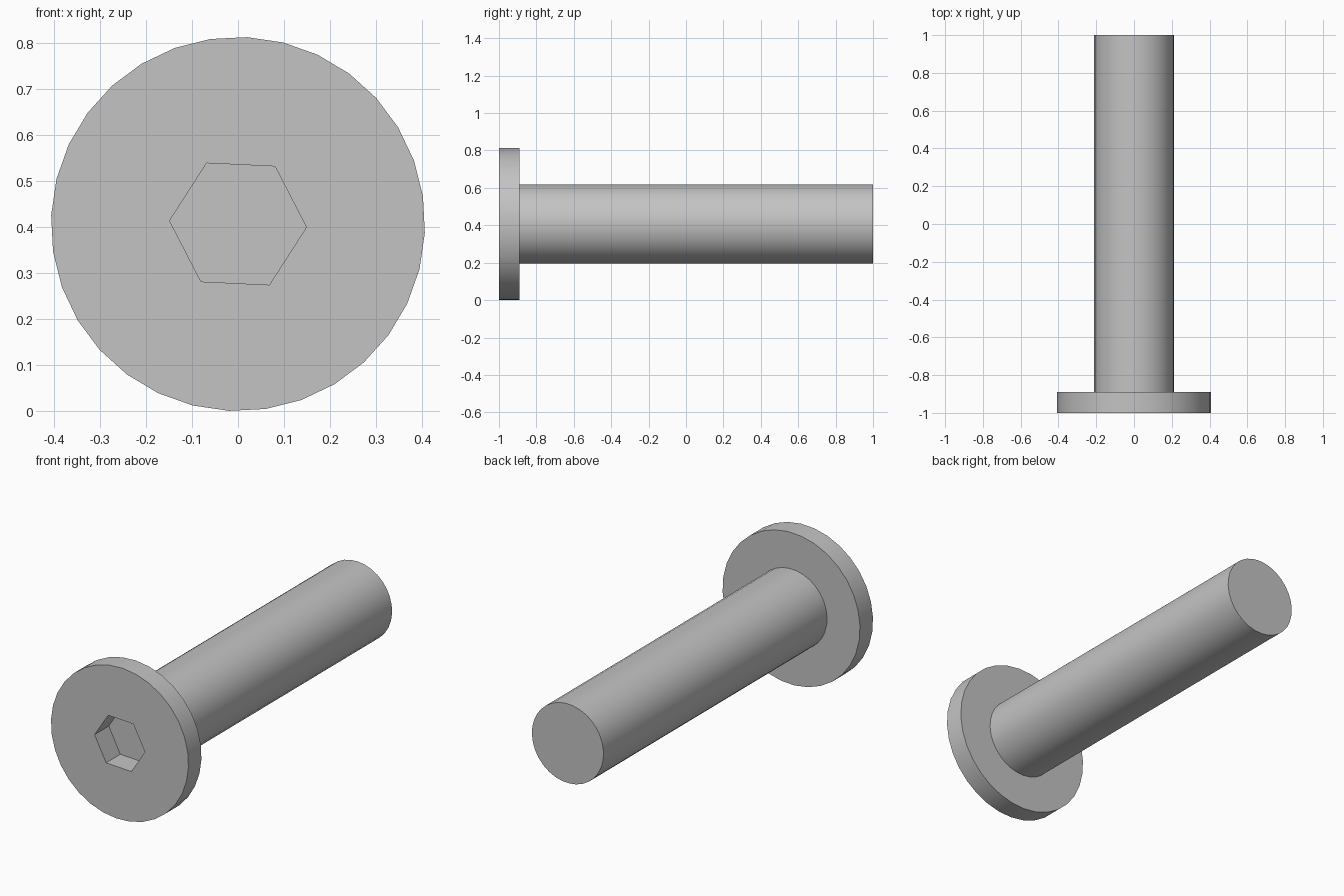
import bpy, bmesh
from math import cos, sin, radians, tau

if "Cube" in bpy.data.objects:
    bpy.data.objects.remove(bpy.data.objects["Cube"])

CENTRE_Z = 0.407
TILT = radians(-2.7)      # slight roll of the bolt about its axis

steel = bpy.data.materials.new("plain_grey")
steel.use_nodes = True
grey = (0.55, 0.55, 0.55, 1)
steel.diffuse_color = grey
steel.node_tree.nodes["Principled BSDF"].inputs["Base Color"].default_value = grey


def turned_solid(name, profile, sides):
    """Closed solid along y from (radius, y) steps."""
    bm = bmesh.new()
    rings = []
    for radius, y in profile:
        angles = [TILT + tau * i / sides for i in range(sides)]
        rings.append([bm.verts.new((radius * cos(a), y, CENTRE_Z + radius * sin(a)))
                      for a in angles])
    for a, b in zip(rings, rings[1:]):
        for i in range(sides):
            j = (i + 1) % sides
            bm.faces.new((a[i], a[j], b[j], b[i]))
    bm.faces.new(rings[0])
    bm.faces.new(rings[-1])
    bmesh.ops.recalc_face_normals(bm, faces=bm.faces)
    mesh = bpy.data.meshes.new(name)
    bm.to_mesh(mesh)
    bm.free()
    mesh.materials.append(steel)
    obj = bpy.data.objects.new(name, mesh)
    bpy.context.collection.objects.link(obj)
    return obj


# Flat disc head and plain shank in one piece
bolt = turned_solid("bolt_head_and_shank",
                    [(0.407, -1), (0.407, -0.89), (0.212, -0.89), (0.212, 1)], 32)

# Hexagonal key socket
cutter = turned_solid("hex_socket_cutter", [(0.149, -1.1), (0.149, -0.88)], 6)
cutter.hide_render = True
cut = bolt.modifiers.new("hex_socket", 'BOOLEAN')
cut.operation = 'DIFFERENCE'
cut.solver = 'EXACT'
cut.object = cutter

bpy.ops.object.select_all(action='DESELECT')
bolt.select_set(True)
bpy.context.view_layer.objects.active = bolt
bpy.ops.object.modifier_apply(modifier=cut.name)
bpy.data.objects.remove(cutter)
bpy.ops.object.shade_smooth_by_angle(angle=radians(30))
